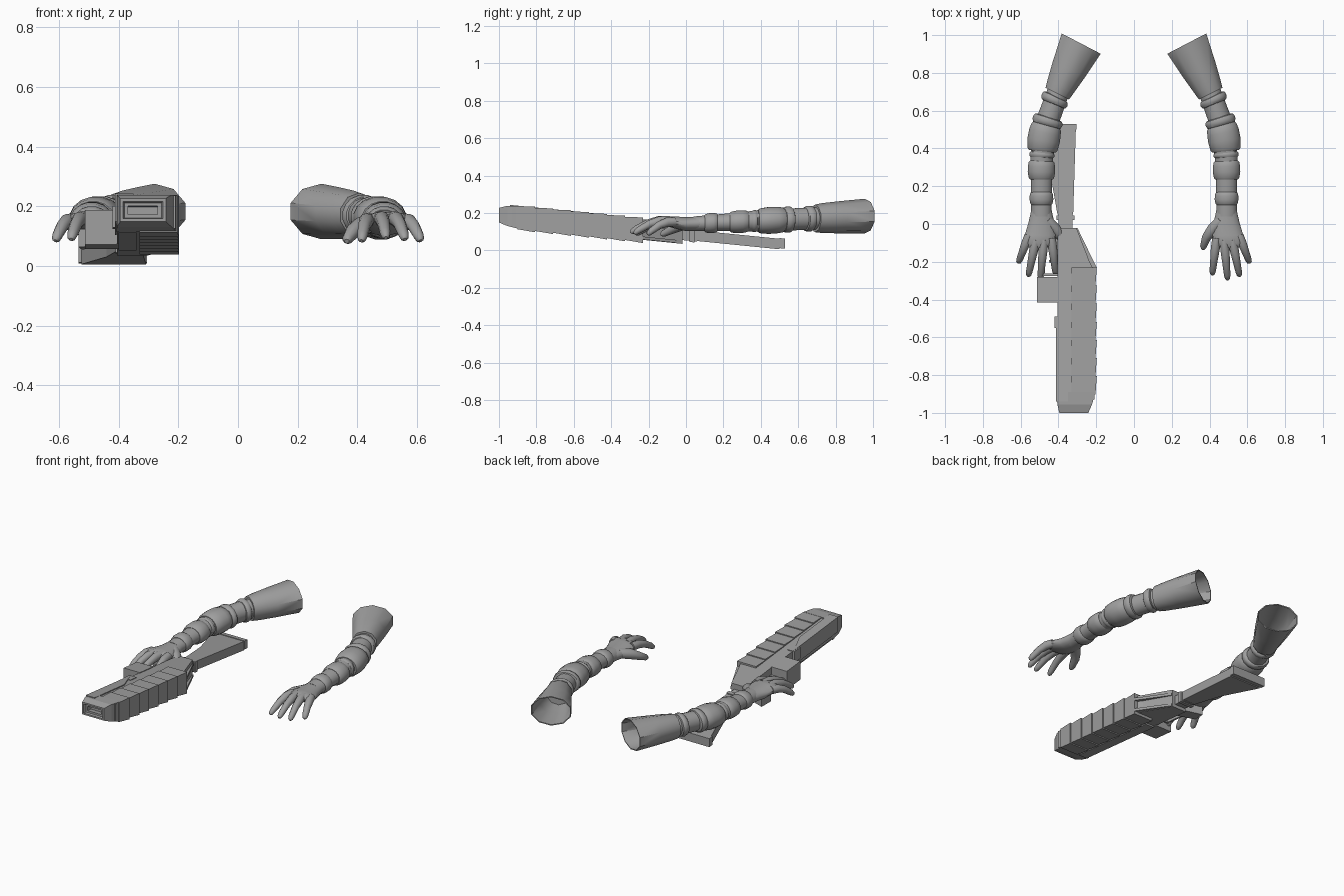
import bpy, bmesh, math
from mathutils import Vector

cube = bpy.data.objects.get("Cube")
if cube:
    bpy.data.objects.remove(cube, do_unlink=True)

GREY = (0.35, 0.35, 0.35, 1)
grey = bpy.data.materials.new("plain grey")
grey.use_nodes = True
grey.diffuse_color = GREY
grey.node_tree.nodes["Principled BSDF"].inputs["Base Color"].default_value = GREY


def loft(name, rings, side=1, smooth_angle=0):
    """Skin a closed solid through rings of equal point count."""
    bm = bmesh.new()
    loops = [[bm.verts.new((side * p[0], p[1], p[2])) for p in ring] for ring in rings]
    for a, b in zip(loops, loops[1:]):
        for i in range(len(a)):
            j = (i + 1) % len(a)
            bm.faces.new((a[i], a[j], b[j], b[i]))
    bm.faces.new(loops[0])
    bm.faces.new(loops[-1])
    bmesh.ops.recalc_face_normals(bm, faces=bm.faces)
    for face in bm.faces:
        face.smooth = smooth_angle > 0
    for edge in bm.edges:
        edge.smooth = edge.calc_face_angle(0) < math.radians(smooth_angle)
    mesh = bpy.data.meshes.new(name)
    bm.to_mesh(mesh)
    bm.free()
    mesh.materials.append(grey)
    obj = bpy.data.objects.new(name, mesh)
    bpy.context.collection.objects.link(obj)
    return obj


def pair(name, rings):
    """Make the same part for both arms."""
    loft("left_" + name, rings, 1, 40)
    loft("right_" + name, rings, -1, 40)


def ellipse(centre, direction, ru, rv, count):
    turn = direction.to_track_quat('Z', 'Y')
    angles = [math.tau * (i + 0.5) / count for i in range(count)]
    return [centre + turn @ Vector((ru * math.cos(a), rv * math.sin(a), 0)) for a in angles]


def arm_ring(y, ru, rv, count=16):
    """Cross-section of the arm, following its bent centreline."""
    bend = min(max(y - 0.3, 0), 0.4)
    x = 0.49 - 0.55 * bend ** 2 - 0.48 * max(y - 0.7, 0)
    lean = 1.2 * bend
    return ellipse(Vector((x, y, 0.14 + 0.045 * y)),
                   Vector((-math.sin(lean), math.cos(lean), 0)), ru, rv, count)


def tube(name, points, radii):
    points = [Vector(p) for p in points]
    last = len(points) - 1
    rings = []
    for i, (p, r) in enumerate(zip(points, radii)):
        rings.append(ellipse(p, points[min(i + 1, last)] - points[max(i - 1, 0)], r, r, 10))
    pair(name, rings)


# Hollow upper sleeve
sleeve = [(0.69, 0.05, 0.05), (0.69, 0.073, 0.074), (0.73, 0.082, 0.08), (0.82, 0.1, 0.086),
          (0.955, 0.122, 0.093), (0.955, 0.116, 0.087), (0.82, 0.094, 0.08), (0.72, 0.07, 0.07)]
pair("sleeve", [arm_ring(*s, 10) for s in sleeve])

# Inner arm running under the bands
pair("inner_arm", [arm_ring(*s) for s in
                   [(0.71, 0.06, 0.06), (0.55, 0.062, 0.06), (0.36, 0.062, 0.056),
                    (0.2, 0.056, 0.047), (0.04, 0.055, 0.04)]])

# Padded bands: (name, top, bottom, half width, half height)
bands = [("upper_band", 0.675, 0.635, 0.076, 0.07), ("bicep_band", 0.565, 0.52, 0.083, 0.071),
         ("elbow_pad", 0.525, 0.385, 0.088, 0.073), ("elbow_band", 0.38, 0.35, 0.068, 0.06),
         ("forearm_pad", 0.335, 0.235, 0.074, 0.062), ("wrist_band", 0.17, 0.1, 0.064, 0.055)]
swell = [(0, 0.82), (0.08, 0.93), (0.3, 0.99), (0.6, 1), (0.92, 0.92), (1, 0.82)]
for name, top, bottom, ru, rv in bands:
    pair(name, [arm_ring(top + (bottom - top) * t, ru * k, rv * k) for t, k in swell])

# Palm
palm = [(0.09, 0.052, 0.036), (0.05, 0.06, 0.038), (0, 0.072, 0.038),
        (-0.06, 0.083, 0.033), (-0.1, 0.078, 0.027), (-0.125, 0.05, 0.014)]
pair("palm", [[p + Vector((max(0, -y) * 0.12, 0, max(0, -y) * 0.2))
               for p in arm_ring(y, ru, rv)] for y, ru, rv in palm])

# Fingers, drooping from knuckle to tip, and thumb
fingers = [("index_finger", (0.437, -0.075, 0.155), (0.415, -0.262, 0.09)),
           ("middle_finger", (0.477, -0.085, 0.16), (0.495, -0.288, 0.1)),
           ("ring_finger", (0.52, -0.085, 0.16), (0.558, -0.27, 0.095)),
           ("little_finger", (0.557, -0.06, 0.152), (0.61, -0.2, 0.09))]
for name, base, tip in fingers:
    base, tip = Vector(base), Vector(tip)
    path = [base.lerp(tip, t) + Vector((0, 0, 0.08 * t * (1 - t))) for t in (0, 0.3, 0.6, 0.9, 1, 1.04)]
    tube(name, path, (0.024, 0.025, 0.021, 0.018, 0.014, 0.006))
tube("thumb", [(0.46, 0.02, 0.145), (0.415, -0.03, 0.135), (0.384, -0.07, 0.115),
               (0.367, -0.12, 0.09), (0.365, -0.135, 0.083)], (0.03, 0.032, 0.025, 0.018, 0.008))


def axis_z(y):
    """Height of the sloping rifle axis."""
    return 0.115 - 0.1 * (y + 0.3)


def slab(name, outline, low, high):
    """Flat part lying along the rifle axis."""
    loft(name, [[(x, y, axis_z(y) + h) for x, y in outline] for h in (low, high)])


def box(name, x0, x1, y0, y1, low, high):
    slab(name, [(x0, y0), (x1, y0), (x1, y1), (x0, y1)], low, high)


def section(x0, x1, y, low, high):
    z = axis_z(y)
    return [(x0, y, z + low), (x1, y, z + low), (x1, y, z + high), (x0, y, z + high)]


# Rifle lying on its side: body and raised cover
slab("rifle_body", [(-0.405, -0.93), (-0.21, -0.93), (-0.21, -0.25), (-0.235, -0.2),
                    (-0.305, -0.02), (-0.405, -0.02)], -0.052, 0.058)
slab("rifle_cover", [(-0.412, -0.94), (-0.35, -0.94), (-0.35, -0.64), (-0.412, -0.49)], -0.03, 0.064)
box("cover_catch", -0.42, -0.37, -0.55, -0.49, -0.01, 0.062)
box("lower_rail", -0.4, -0.34, -0.9, -0.3, -0.062, -0.04)

# Overlapping ribs of the fore-end
RIBS, PITCH = 7, 0.096
for i in range(RIBS):
    rear = -0.23 - i * PITCH
    front = rear - PITCH
    loft("rib_%d" % (i + 1), [section(-0.33, -0.204, front, -0.062, 0.062),
                              section(-0.33, -0.197, rear, -0.069, 0.068)])

# Muzzle with stepped rectangular recess
loft("muzzle", [section(-0.408, -0.205, -0.89, -0.06, 0.064),
                section(-0.406, -0.222, -0.955, -0.05, 0.058),
                section(-0.395, -0.242, -1, -0.036, 0.042),
                section(-0.385, -0.252, -1, -0.026, 0.032),
                section(-0.38, -0.257, -0.985, -0.022, 0.028),
                section(-0.368, -0.27, -0.985, -0.01, 0.018),
                section(-0.368, -0.27, -0.95, -0.01, 0.018)])

# Side port frame on the angled rear of the body
slab("port_frame", [(-0.198, -0.23), (-0.23, -0.23), (-0.315, -0.03), (-0.3, -0.02)], 0.02, 0.036)
slab("port_sill", [(-0.198, -0.23), (-0.23, -0.23), (-0.315, -0.03), (-0.3, -0.02)], -0.05, -0.034)

# Magazine, trigger guard, trigger and grip
box("magazine", -0.513, -0.4, -0.415, -0.28, -0.055, 0.062)
box("guard_front", -0.475, -0.4, -0.275, -0.262, -0.015, 0.015)
box("guard_bar", -0.482, -0.47, -0.275, -0.12, -0.015, 0.015)
box("trigger", -0.45, -0.4, -0.205, -0.19, -0.008, 0.008)
slab("grip", [(-0.4, -0.14), (-0.4, -0.05), (-0.525, -0.01), (-0.535, -0.09)], -0.03, 0.03)

# Neck, stock and butt plate
box("stock_neck", -0.4, -0.325, -0.04, 0.06, -0.032, 0.024)
box("neck_collar", -0.41, -0.315, 0.02, 0.045, -0.038, 0.03)
slab("stock", [(-0.405, 0.05), (-0.322, 0.05), (-0.308, 0.5), (-0.525, 0.5), (-0.44, 0.25)],
     -0.029, 0.027)
box("butt_plate", -0.535, -0.305, 0.5, 0.53, -0.023, 0.031)
